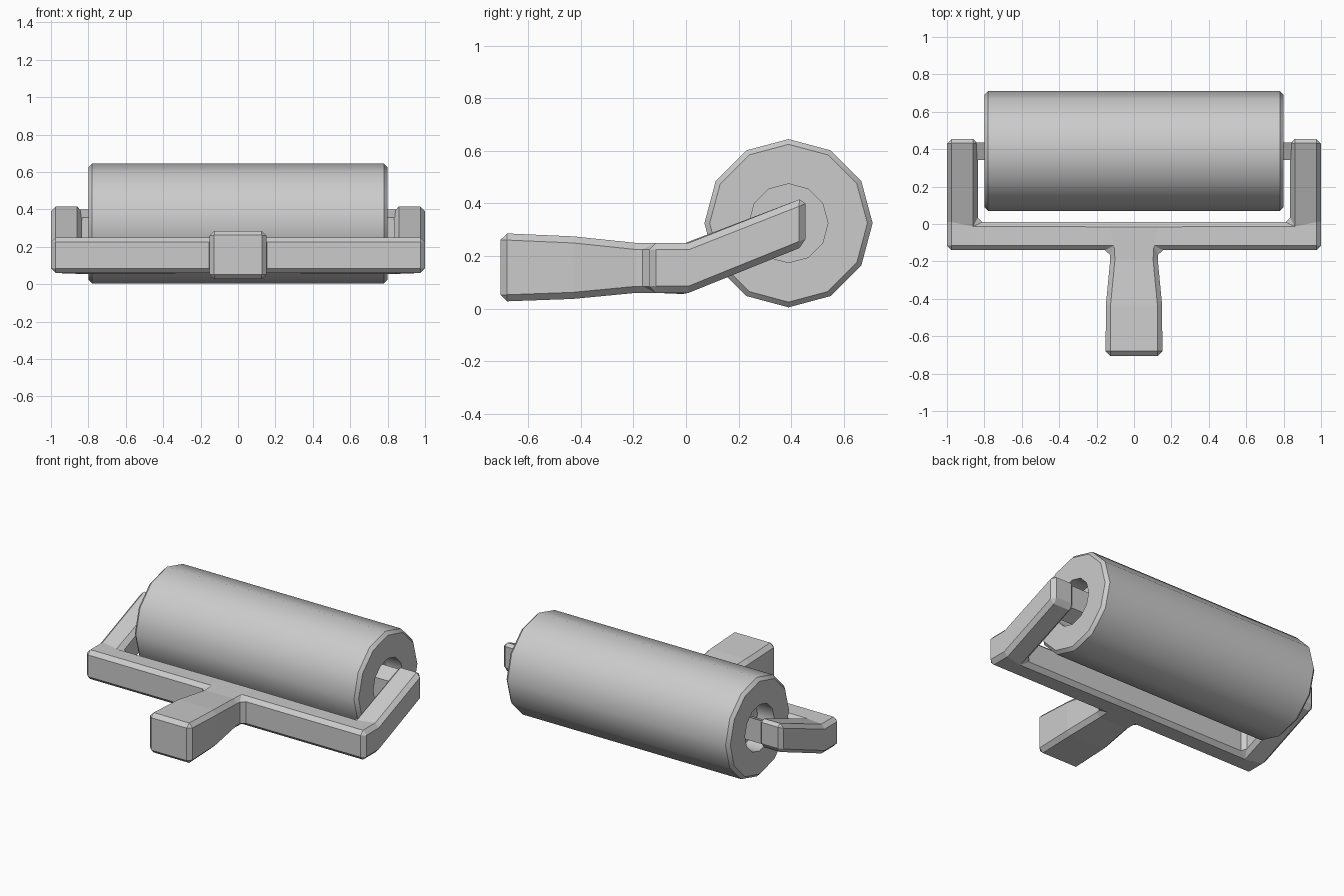
import bpy, bmesh, math

if "Cube" in bpy.data.objects:
    bpy.data.objects.remove(bpy.data.objects["Cube"])


def make_object(name, bm):
    bmesh.ops.remove_doubles(bm, verts=bm.verts, dist=0.0005)
    bmesh.ops.recalc_face_normals(bm, faces=bm.faces)
    mesh = bpy.data.meshes.new(name)
    bm.to_mesh(mesh)
    bm.free()
    obj = bpy.data.objects.new(name, mesh)
    bpy.context.collection.objects.link(obj)
    return obj


def smooth(obj, degrees):
    bpy.ops.object.select_all(action='DESELECT')
    bpy.context.view_layer.objects.active = obj
    obj.select_set(True)
    bpy.ops.object.shade_smooth_by_angle(angle=math.radians(degrees))


# Roller: twelve-sided drum with chamfered rims and a recess in each end
CY, CZ, SIDES = 0.39, 0.325, 12
half = [(0.68, 0.15), (0.80, 0.15), (0.80, 0.30), (0.78, 0.32)]
profile = half + [(-x, r) for x, r in reversed(half)]
bm = bmesh.new()
rings = []
for x, r in profile:
    angles = [2 * math.pi * i / SIDES for i in range(SIDES)]
    rings.append([bm.verts.new((x, CY + r * math.cos(a), CZ + r * math.sin(a))) for a in angles])
for a, b in zip(rings, rings[1:]):
    for i in range(SIDES):
        j = (i + 1) % SIDES
        bm.faces.new((a[i], a[j], b[j], b[i]))
bm.faces.new(rings[0])
bm.faces.new(rings[-1])
smooth(make_object("roller", bm), 35)

# Height of the frame's underside and top at each depth
HEIGHT = {-0.705: (0.027, 0.287), -0.43: (0.037, 0.275), -0.19: (0.06, 0.25),
          -0.14: (0.06, 0.25), 0.01: (0.06, 0.25), 0.455: (0.24, 0.425)}

# Half plan of handle, crossbar and arm: y0, x range at y0, y1, x range at y1
CELLS = [(-0.705, 0, 0.152, -0.43, 0, 0.15),
         (-0.43, 0, 0.15, -0.19, 0, 0.127),
         (-0.19, 0, 0.127, -0.14, 0, 0.13),
         (-0.14, 0, 0.13, 0.01, 0, 0.13),
         (-0.14, 0.13, 0.835, 0.01, 0.13, 0.835),
         (-0.14, 0.835, 1.0, 0.01, 0.835, 1.0),
         (0.01, 0.835, 1.0, 0.455, 0.835, 1.0)]
bm = bmesh.new()
for y0, a0, b0, y1, a1, b1 in CELLS:
    for s in (1, -1):
        plan = [(s * a0, y0), (s * b0, y0), (s * b1, y1), (s * a1, y1)]
        bm.faces.new([bm.verts.new((x, y, HEIGHT[y][0])) for x, y in plan])
bmesh.ops.remove_doubles(bm, verts=bm.verts, dist=0.0005)
# Raise a copy of the plan to make the solid
ext = bmesh.ops.extrude_face_region(bm, geom=bm.faces[:], use_keep_orig=True)
for v in ext["geom"]:
    if isinstance(v, bmesh.types.BMVert):
        y = min(HEIGHT, key=lambda k: abs(k - v.co.y))
        v.co.z = HEIGHT[y][1]
frame = make_object("frame_and_handle", bm)
bevel = frame.modifiers.new("chamfer", 'BEVEL')
bevel.width = 0.025
bevel.segments = 1
bevel.limit_method = 'ANGLE'
bevel.angle_limit = math.radians(35)

# Axle pins: slanted blocks from the arms into the roller recesses
section = [(0.341, 0.21), (0.437, 0.25), (0.437, 0.40), (0.341, 0.357)]
for side, s in (("right", 1), ("left", -1)):
    bm = bmesh.new()
    ends = [[bm.verts.new((s * x, y, z)) for y, z in section] for x in (0.66, 0.86)]
    for e in ends:
        bm.faces.new(e)
    for i in range(4):
        j = (i + 1) % 4
        bm.faces.new((ends[0][i], ends[0][j], ends[1][j], ends[1][i]))
    make_object("axle_" + side, bm)
